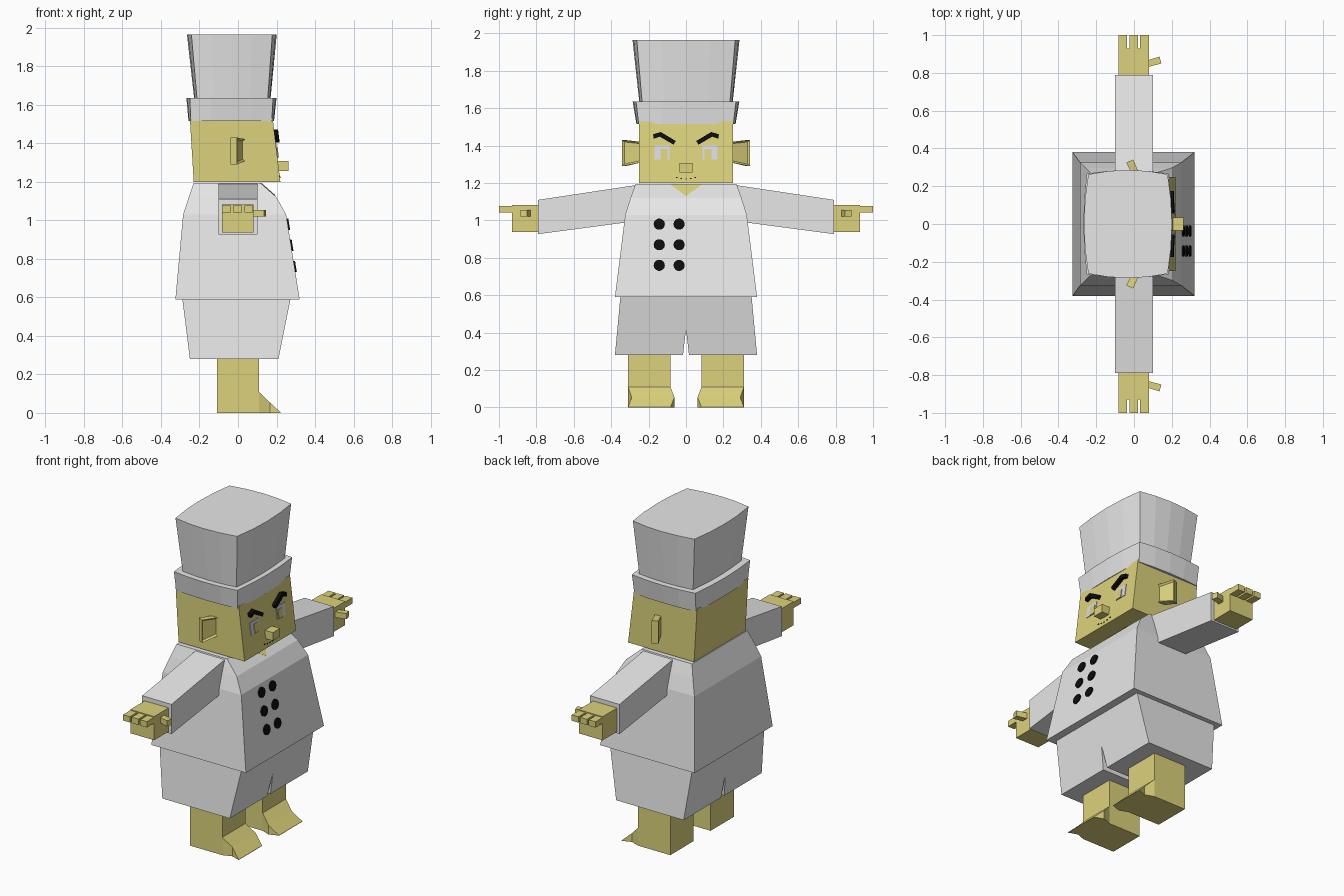
import bpy, bmesh, math

cube = bpy.data.objects.get("Cube")
if cube:
    bpy.data.objects.remove(cube, do_unlink=True)


def material(name, rgb):
    m = bpy.data.materials.new(name)
    m.use_nodes = True
    m.diffuse_color = (*rgb, 1)
    m.node_tree.nodes["Principled BSDF"].inputs["Base Color"].default_value = (*rgb, 1)
    return m


SKIN = material("skin yellow", (0.72, 0.65, 0.2))
CLOTH = material("white cloth", (0.8, 0.8, 0.8))
BLACK = material("black", (0.004, 0.004, 0.004))
EYE = material("eye white", (0.78, 0.78, 0.88))


def loft(name, rings, mat, inset_face=None):
    """Skin a closed solid through rings of equal point count."""
    bm = bmesh.new()
    vs = [[bm.verts.new(p) for p in ring] for ring in rings]
    n = len(vs[0])
    for a, b in zip(vs, vs[1:]):
        for i in range(n):
            j = (i + 1) % n
            bm.faces.new((a[i], a[j], b[j], b[i]))
    bm.faces.new(vs[0])
    bm.faces.new(vs[-1])
    bmesh.ops.recalc_face_normals(bm, faces=bm.faces)
    if inset_face:
        face = max(bm.faces, key=inset_face)
        bmesh.ops.inset_region(bm, faces=[face], thickness=0.014, depth=-0.01)
    me = bpy.data.meshes.new(name)
    bm.to_mesh(me)
    bm.free()
    me.materials.append(mat)
    ob = bpy.data.objects.new(name, me)
    bpy.context.scene.collection.objects.link(ob)
    return ob


def box_ring(z, x0, x1, hy, bulge=0.0, n=1):
    """Rectangle at height z whose sides bow outward by bulge."""
    corners = [(x0, -hy), (x1, -hy), (x1, hy), (x0, hy)]
    normals = [(0, -1), (1, 0), (0, 1), (-1, 0)]
    ring = []
    for k in range(4):
        a, b, nrm = corners[k], corners[(k + 1) % 4], normals[k]
        for i in range(n):
            t = i / n
            d = bulge * 4 * t * (1 - t)
            ring.append((a[0] + (b[0] - a[0]) * t + nrm[0] * d,
                         a[1] + (b[1] - a[1]) * t + nrm[1] * d, z))
    return ring


def box(name, x0, x1, y0, y1, z0, z1, mat):
    rings = [[(x0, y0, z), (x1, y0, z), (x1, y1, z), (x0, y1, z)] for z in (z0, z1)]
    return loft(name, rings, mat)


def plate(name, outline, surface, mat, front=0.006, back=-0.003):
    """Flat yz outline laid on a front surface x = surface(z)."""
    return loft(name, [[(surface(z) + d, y, z) for y, z in outline] for d in (back, front)], mat)


def rect(y0, y1, z0, z1):
    return [(y0, z0), (y1, z0), (y1, z1), (y0, z1)]


def face_x(z):
    return 0.22 - 0.125 * (z - 1.2)


def chest_x(z):
    return 0.32 - 0.159 * (z - 0.59)


def collar_x(z):
    return 0.2 - 1.143 * (z - 1.12)


# Jacket
loft("jacket", [box_ring(z, a, b, hy) for z, a, b, hy in (
    (0.59, -0.325, 0.32, 0.38), (1.03, -0.285, 0.25, 0.325),
    (1.12, -0.255, 0.20, 0.297), (1.195, -0.23, 0.115, 0.27))], CLOTH)
plate("neck_opening", [(-0.085, 1.193), (0, 1.13), (0.085, 1.193)], collar_x, SKIN)

# Jacket buttons
for row, z in enumerate((0.98, 0.87, 0.76)):
    for col, y in enumerate((-0.143, -0.037)):
        circle = [(y + 0.03 * math.cos(k * math.tau / 14),
                   z + 0.03 * math.sin(k * math.tau / 14)) for k in range(14)]
        plate(f"button_{row}_{col}", circle, chest_x, BLACK, 0.008)

# Head and hat
loft("head", [box_ring(1.2, -0.23, 0.22, 0.25), box_ring(1.53, -0.25, 0.18, 0.25)], SKIN)
loft("hat_band", [box_ring(1.515, -0.245, 0.175, 0.253, 0.012, 4),
                  box_ring(1.635, -0.25, 0.182, 0.267, 0.018, 4)], CLOTH)
loft("hat_crown", [box_ring(1.6, -0.21, 0.152, 0.232, 0.014, 4),
                   box_ring(1.965, -0.242, 0.178, 0.263, 0.023, 4)], CLOTH)

# Nose and mouth stitches
box("nose", 0.2, 0.262, -0.035, 0.035, 1.257, 1.307, SKIN)
for i in range(5):
    y = -0.05 + 0.025 * i
    z = 1.222 + 0.002 * (i - 2) ** 2
    plate(f"mouth_stitch_{i}", rect(y - 0.004, y + 0.004, z - 0.003, z + 0.003), face_x, BLACK, 0.003)

for s, side in ((1, "left"), (-1, "right")):
    # Eye and brow
    plate(side + "_eye", rect(s * 0.088, s * 0.168, 1.326, 1.4), face_x, EYE, 0.004)
    plate(side + "_iris", rect(s * 0.098, s * 0.136, 1.326, 1.382), face_x, SKIN, 0.008)
    brow = [(0.055, 1.425), (0.066, 1.405), (0.14, 1.448), (0.172, 1.437),
            (0.176, 1.46), (0.135, 1.473)]
    plate(side + "_brow", [(s * y, z) for y, z in brow], face_x, BLACK, 0.022)

    # Ear: flaring slab angled backward, with a sunken front panel
    ear_root = [(0.0, 0.24, 1.31), (0.04, 0.24, 1.31), (0.04, 0.24, 1.42), (0.0, 0.24, 1.42)]
    ear_tip = [(-0.04, 0.325, 1.29), (-0.005, 0.342, 1.29), (-0.005, 0.342, 1.43), (-0.04, 0.325, 1.43)]
    loft(side + "_ear", [[(x, s * y, z) for x, y, z in r] for r in (ear_root, ear_tip)],
         SKIN, lambda f: f.normal.x)

    # Sleeve
    sleeve = ((0.24, 1.0, 1.193), (0.79, 0.927, 1.11))
    loft(side + "_sleeve", [[(-0.1, s * y, a), (0.1, s * y, a), (0.1, s * y, b), (-0.1, s * y, b)]
                            for y, a, b in sleeve], CLOTH)

    # Hand, fingers and thumb
    box(side + "_palm", -0.083, 0.08, s * 0.78, s * 0.93, 0.937, 1.083, SKIN)
    for i in range(3):
        x = -0.083 + 0.058 * i
        box(f"{side}_finger_{i}", x, x + 0.046, s * 0.92, s, 1.042, 1.078, SKIN)
    thumb = [(0.07, 0.83), (0.133, 0.849), (0.145, 0.887), (0.07, 0.866)]
    thumb[1] = (0.145, 0.85)
    thumb[2] = (0.135, 0.886)
    loft(side + "_thumb", [[(x, s * y, z) for x, y in thumb] for z in (1.02, 1.055)], SKIN)

    # Half of the shorts, with half of the centre notch
    profile = [(0, 0.6), (0.35, 0.6), (0.38, 0.28), (0.016, 0.28), (0, 0.42)]
    back = [(-0.25 - 0.125 * (z - 0.28), s * y, z) for y, z in profile]
    front = [(0.21 + 0.2 * (z - 0.28), s * y, z) for y, z in profile]
    loft(side + "_shorts", [back, front], CLOTH)

    # Leg and wedge foot
    box(side + "_leg", -0.11, 0.11, s * 0.083, s * 0.31, 0, 0.3, SKIN)
    foot = ((0.11, 0.11, 0.083, 0.31), (0.165, 0.055, 0.062, 0.29), (0.222, 0.002, 0.083, 0.31))
    loft(side + "_foot", [[(x, s * a, 0), (x, s * b, 0), (x, s * b, z), (x, s * a, z)]
                          for x, z, a, b in foot], SKIN)
